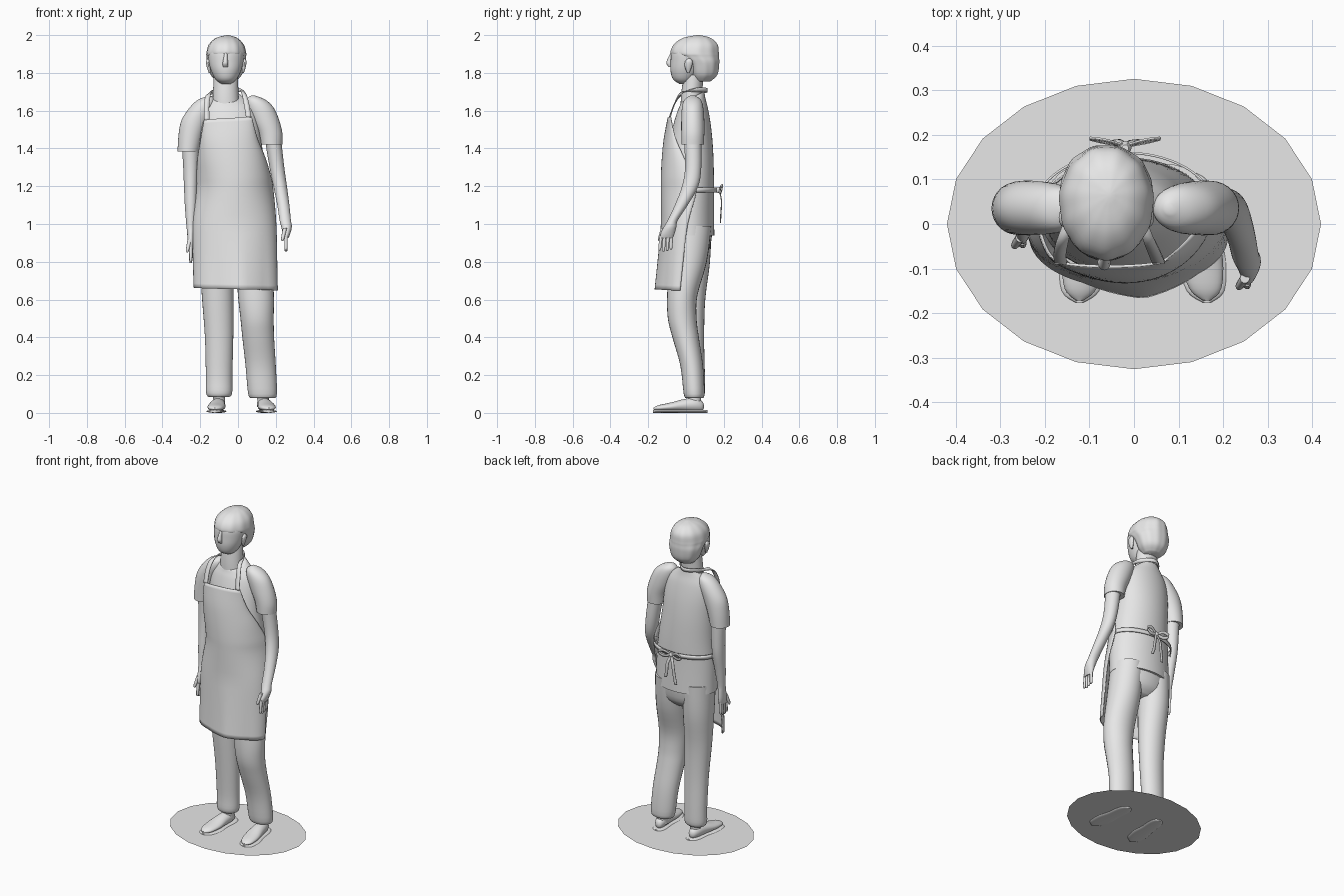
import bpy, math
from mathutils import Vector

grey = bpy.data.materials.new("plain_grey")
grey.diffuse_color = (0.8, 0.8, 0.8, 1)


def make(name, verts, faces, thick=0.0, angle=50):
    me = bpy.data.meshes.new(name)
    me.from_pydata([tuple(v) for v in verts], [], faces)
    me.materials.append(grey)
    ob = bpy.data.objects.new(name, me)
    bpy.context.collection.objects.link(ob)
    if thick:
        m = ob.modifiers.new("thickness", 'SOLIDIFY')
        m.thickness = thick
        m.offset = 0
    bpy.ops.object.select_all(action='DESELECT')
    ob.select_set(True)
    bpy.context.view_layer.objects.active = ob
    bpy.ops.object.shade_smooth_by_angle(angle=math.radians(angle))
    return ob


def smooth_rows(rows, sub=4):
    """Catmull-Rom interpolation of equal-length rows."""
    out, n = [], len(rows)
    for i in range(n - 1):
        a, b, c, d = rows[max(i - 1, 0)], rows[i], rows[i + 1], rows[min(i + 2, n - 1)]
        for k in range(sub):
            t = k / sub
            out.append([0.5 * (2 * q + (r - p) * t + (2 * p - 5 * q + 4 * r - s) * t * t
                               + (3 * q - p - 3 * r + s) * t ** 3)
                        for p, q, r, s in zip(a, b, c, d)])
    return out + [list(rows[-1])]


def loft(name, rows, n=28, along_y=False, ripple=0.0, tilt=0.0, sub=4):
    """Rows: position, two centre values, two radii. Tilt raises the far side of the last rings."""
    rows = smooth_rows(rows, sub)
    verts, faces = [], []
    for j, (h, cx, cc, rx, rc) in enumerate(rows):
        top = max(0, (j / (len(rows) - 1) - 0.6) / 0.4)
        for i in range(n):
            a = 2 * math.pi * i / n
            f = 1 + ripple * math.sin(11 * a)
            x, c = cx + rx * f * math.cos(a), cc + rc * f * math.sin(a)
            verts.append((x, h, c) if along_y else (x, c, h + tilt * top * math.sin(a)))
    for j in range(len(rows) - 1):
        for i in range(n):
            k = (i + 1) % n
            faces.append((j * n + i, j * n + k, j * n + n + k, j * n + n + i))
    faces += [tuple(reversed(range(n))), tuple(range(len(verts) - n, len(verts)))]
    # orient faces outward for either direction of travel
    if (rows[-1][0] < rows[0][0]) != along_y:
        faces = [tuple(reversed(f)) for f in faces]
    return make(name, verts, faces)


def ribbon(name, pts, widths, thick=0.005):
    rows = smooth_rows([list(p) + list(w) for p, w in zip(pts, widths)], 5)
    verts = []
    for r in rows:
        p, w = Vector(r[:3]), Vector(r[3:])
        verts += [p - w, p + w]
    make(name, verts, [(2 * i, 2 * i + 1, 2 * i + 3, 2 * i + 2) for i in range(len(rows) - 1)], thick)


# Oval ground plate: one flat 20-sided face
make("base_plate", [(0.42 * math.cos(i * math.pi / 10), 0.326 * math.sin(i * math.pi / 10), 0.008)
                    for i in range(20)], [tuple(range(20))])

# Head, hair, nose, ears and neck
loft("face", [(1.742, -.063, -.01, .025, .025), (1.765, -.063, -.01, .055, .058),
              (1.81, -.063, .0, .079, .082), (1.86, -.063, .01, .092, .092),
              (1.91, -.062, .02, .095, .098), (1.94, -.062, .03, .08, .09)])
loft("hair", [(1.755, -.062, .085, .05, .045), (1.79, -.062, .092, .082, .075),
              (1.85, -.062, .085, .1, .092), (1.885, -.062, .06, .104, .116),
              (1.905, -.062, .047, .105, .128), (1.95, -.062, .052, .092, .116),
              (1.985, -.06, .058, .056, .073), (2.0, -.055, .065, .006, .008)], n=66, ripple=.012)
loft("nose", [(1.83, -.066, -.082, .012, .008), (1.85, -.067, -.086, .015, .018),
              (1.875, -.066, -.083, .011, .014), (1.91, -.064, -.07, .008, .01)], n=12)
for side in (-1, 1):
    loft("ear", [(1.80, -.062 + side * .088, .012, .005, .006), (1.83, -.062 + side * .093, .012, .01, .018),
                 (1.86, -.062 + side * .097, .015, .01, .02), (1.875, -.062 + side * .095, .017, .004, .007)], n=12)
loft("neck", [(1.59, -.062, .03, .074, .06), (1.68, -.065, .03, .068, .056), (1.79, -.064, .04, .064, .053)])

# Shirt body
torso = [(.94, -.02, .022, .195, .128), (1.1, -.02, .018, .192, .13), (1.25, -.025, .02, .18, .128),
         (1.4, -.038, .025, .167, .118), (1.52, -.045, .032, .158, .1), (1.6, -.05, .035, .142, .082),
         (1.645, -.055, .035, .112, .068), (1.672, -.06, .035, .08, .062)]
loft("shirt_body", torso, n=40, tilt=.03)

# Sleeves
loft("left_sleeve", [(1.385, -.263, .035, .057, .059), (1.47, -.25, .036, .065, .061),
                     (1.55, -.226, .036, .073, .061), (1.62, -.187, .035, .066, .056),
                     (1.66, -.165, .035, .043, .042), (1.677, -.15, .035, .01, .012)])
loft("right_sleeve", [(1.42, .177, .035, .058, .059), (1.48, .17, .036, .065, .061),
                      (1.55, .145, .036, .073, .061), (1.62, .116, .035, .07, .056),
                      (1.66, .093, .035, .048, .042), (1.68, .08, .035, .01, .012)])

# Arms running into flat palms
loft("left_arm", [(.865, -.25, -.012, .011, .033), (.9, -.25, -.008, .017, .036), (.95, -.25, -.002, .019, .03),
                  (.99, -.25, .003, .023, .026), (1.09, -.25, .015, .031, .033), (1.2, -.25, .03, .036, .041),
                  (1.3, -.25, .035, .04, .043), (1.42, -.252, .035, .045, .046)], n=24)
loft("right_arm", [(.925, .255, -.104, .012, .034), (.95, .257, -.097, .02, .037), (.985, .257, -.084, .028, .033),
                   (1.02, .25, -.07, .03, .027), (1.1, .24, -.025, .032, .034), (1.2, .223, .022, .036, .043),
                   (1.3, .206, .038, .039, .043), (1.45, .185, .035, .043, .046)], n=24)

# Fingers and thumbs
for name, x, y, z in (("left", -.25, -.012, .88), ("right", .254, -.104, .94)):
    for i in range(4):
        d = -.027 + i * .018
        end = z - .088 + .007 * abs(i - 1.2)
        loft(name + "_finger", [(end, x, y + d * 1.1 - .006, .003, .003), (end + .012, x, y + d * 1.1 - .005, .008, .008),
                                (z, x, y + d, .009, .009)], n=10)
    loft(name + "_thumb", [(z - .03, x - .018, y - .037, .004, .004), (z - .015, x - .017, y - .035, .009, .009),
                           (z + .04, x - .005, y - .018, .011, .011)], n=10)

# Trousers: a straight leg and a leg with a bent knee
loft("trouser_seat", [(.82, -.015, .03, .09, .05), (.87, -.018, .025, .165, .1), (.98, -.02, .022, .188, .12)])
loft("left_leg", [(.083, -.1, .045, .052, .042), (.105, -.1, .045, .069, .055), (.2, -.1, .045, .07, .055),
                  (.4, -.1, .036, .075, .06), (.6, -.107, .03, .083, .072), (.8, -.113, .035, .09, .092),
                  (.99, -.11, .03, .095, .105)])
loft("right_leg", [(.078, .13, .043, .058, .042), (.1, .13, .043, .076, .055), (.25, .12, .03, .08, .06),
                   (.4, .107, -.002, .084, .07), (.5, .101, -.02, .088, .076), (.62, .095, -.02, .095, .08),
                   (.8, .085, .01, .096, .1), (.99, .075, .03, .095, .105)])

# Slippers with flat soles
for name, toe, heel in (("left", -.122, -.1), ("right", .163, .133)):
    def at(y):
        return heel + (toe - heel) * (.09 - y) / .26
    loft(name + "_shoe", [(y, at(y), cz, rx, rz) for y, cz, rx, rz in (
        (-.172, .022, .008, .005), (-.145, .026, .036, .015), (-.08, .032, .047, .023), (-.01, .04, .041, .033),
        (.05, .042, .035, .036), (.085, .036, .022, .025), (.095, .034, .006, .008))], n=24, along_y=True)
    loft(name + "_sole", [(y, at(y), .008, rx, .008) for y, rx in (
        (-.176, .01), (-.15, .042), (-.08, .053), (-.01, .044), (.06, .042), (.1, .03), (.115, .008))],
        n=16, along_y=True)
    loft(name + "_ankle", [(.03, heel, .045, .033, .035), (.07, heel, .045, .031, .034),
                           (.14, heel, .045, .036, .036)], n=20)


def torso_at(z):
    for a, b in zip(torso, torso[1:]):
        if a[0] <= z <= b[0]:
            t = (z - a[0]) / (b[0] - a[0])
            return [p + (q - p) * t for p, q in zip(a, b)]
    return torso[0]


# Apron: half-oval rows (height, left x, right x, front y, edge y), kept outside the shirt
rows = smooth_rows([(.655, -.232, .208, -.142, -.03), (.8, -.236, .205, -.136, -.015), (1.0, -.24, .2, -.13, .01),
                    (1.17, -.224, .186, -.13, .055), (1.25, -.218, .173, -.13, .035), (1.35, -.212, .142, -.125, -.01),
                    (1.45, -.196, .1, -.115, -.055), (1.56, -.178, .07, -.095, -.08)], 4)
verts, n = [], 33
for z, xl, xr, yf, ye in rows:
    for i in range(n):
        u = i / (n - 1)
        t = (u - .5) * math.pi
        x = (xl + xr) / 2 + (xr - xl) / 2 * math.sin(t)
        y = ye + (yf - ye) * math.cos(t)
        # pressed fold that opens toward the hem
        y -= .024 * max(0, 1 - abs(u - .55) / .2) * max(0, (1.0 - z) / .345)
        _, cx, cy, rx, ry = torso_at(z)
        k = (x - cx) / rx
        if abs(k) < 1:
            y = min(y, cy - ry * math.sqrt(1 - k * k) - .008)
        lean = max(0, (z - 1.3) / .26) * .02 * (u - .5) - max(0, (.9 - z) / .245) * .016 * (u - .5)
        verts.append((x, y, z + lean))
make("apron", verts, [(j * n + i, j * n + i + 1, j * n + n + i + 1, j * n + n + i)
                      for j in range(len(rows) - 1) for i in range(n - 1)], .006)

# Neck strap
flat, up = (.014, 0, 0), (.004, 0, .011)
ribbon("neck_strap", [(-.165, -.088, 1.55), (-.166, -.062, 1.63), (-.156, -.022, 1.685), (-.13, .06, 1.698),
                      (-.065, .112, 1.708), (.0, .06, 1.71), (.028, -.022, 1.695), (.044, -.06, 1.64),
                      (.056, -.088, 1.565)],
       [flat, flat, (.012, 0, .004), (-.004, 0, .011), (0, 0, .011), up, (.012, 0, -.004), flat, flat])

# Waist tie around the back, with bow loops and hanging ends
arc = [i * math.pi / 12 for i in range(13)]
ribbon("waist_tie", [(-.02 + .203 * math.cos(a), .03 + .13 * math.sin(a), 1.18) for a in arc], [(0, 0, .013)] * 13)
loft("bow_knot", [(1.163, -.02, .17, .008, .008), (1.18, -.02, .172, .015, .014), (1.197, -.02, .17, .008, .008)], n=12)
for side in (-1, 1):
    path = ((0, .175, 1.18), (.045, .188, 1.202), (.08, .192, 1.188), (.05, .184, 1.168), (0, .175, 1.178))
    ribbon("bow_loop", [(-.02 + side * x, y, z) for x, y, z in path], [(0, .002, .009)] * 5, .004)
    ribbon("bow_tail", [(-.02 + side * x, y, z) for x, y, z in
                        ((0, .175, 1.18), (.018, .187, 1.13), (.026, .186, 1.07), (.036, .182, 1.02 + side * .015))],
           [(.009, .001, 0)] * 4, .004)
